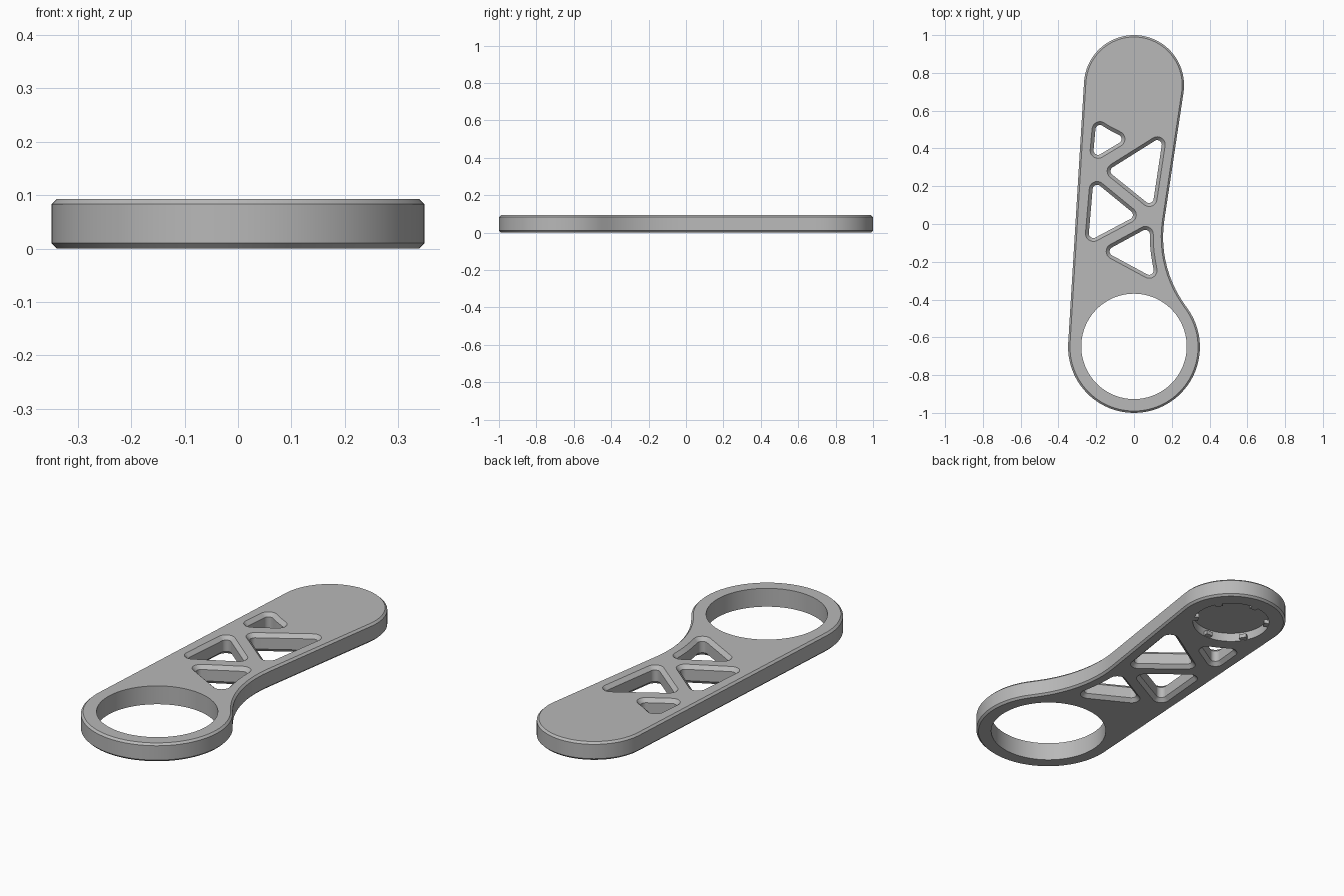
import bpy, bmesh, math
from mathutils import Vector

THICK = 0.093
EDGE = 0.01      # chamfer on the outer rim
BEVEL = 0.018    # chamfer on the lightening holes
RING = (0, -0.651)
END = (0, 0.735)
WAIST = (0.765, -0.07)

cube = bpy.data.objects.get("Cube")
if cube:
    bpy.data.objects.remove(cube, do_unlink=True)

grey = bpy.data.materials.new("satin_grey")
grey.use_nodes = True
grey.diffuse_color = (0.48, 0.48, 0.48, 1)
grey.node_tree.nodes["Principled BSDF"].inputs["Base Color"].default_value = grey.diffuse_color


def belt(circles, grow):
    """Outline running around circles (x, y, r); a negative r curves inward."""
    discs = [(Vector((x, y)), r + grow) for x, y, r in circles]
    count = len(discs)
    normals = []
    for i in range(count):
        (a, ra), (b, rb) = discs[i], discs[(i + 1) % count]
        d = b - a
        ratio = max(-1, min(1, (ra - rb) / d.length))
        normals.append(math.atan2(d.y, d.x) - math.acos(ratio))
    points = []
    for i, (c, r) in enumerate(discs):
        start, end = normals[i - 1], normals[i]
        turn = (end - start) % math.tau if r > 0 else -((start - end) % math.tau)
        steps = max(4, round(abs(turn) / math.radians(4)))
        for k in range(steps + 1):
            t = start + turn * k / steps
            points.append(c + r * Vector((math.cos(t), math.sin(t))))
    return points


def loft(name, circles, levels):
    """Solid through the outline at each (height, growth) level."""
    bm = bmesh.new()
    rings = [[bm.verts.new((p.x, p.y, z)) for p in belt(circles, g)] for z, g in levels]
    n = len(rings[0])
    for low, high in zip(rings, rings[1:]):
        for i in range(n):
            j = (i + 1) % n
            bm.faces.new((low[i], low[j], high[j], high[i]))
    bm.faces.new(rings[0][::-1])
    bm.faces.new(rings[-1])
    bmesh.ops.remove_doubles(bm, verts=bm.verts, dist=0.0001)
    bmesh.ops.recalc_face_normals(bm, faces=bm.faces)
    mesh = bpy.data.meshes.new(name)
    bm.to_mesh(mesh)
    bm.free()
    mesh.materials.append(grey)
    obj = bpy.data.objects.new(name, mesh)
    bpy.context.collection.objects.link(obj)
    return obj


def cylinder(name, centre, radius, bottom, top):
    bpy.ops.mesh.primitive_cylinder_add(vertices=96, radius=radius, depth=top - bottom,
                                        location=(*centre, (bottom + top) / 2))
    obj = bpy.context.object
    obj.name = name
    obj.data.materials.append(grey)
    return obj


def activate(obj):
    bpy.ops.object.select_all(action='DESELECT')
    obj.select_set(True)
    bpy.context.view_layer.objects.active = obj


def cut(target, cutter):
    cutter.hide_render = True
    mod = target.modifiers.new("cut", 'BOOLEAN')
    mod.operation = 'DIFFERENCE'
    mod.solver = 'EXACT'
    mod.object = cutter
    activate(target)
    bpy.ops.object.modifier_apply(modifier=mod.name)
    bpy.data.objects.remove(cutter, do_unlink=True)


# Arm body: ring end, concave waist and rounded mount end
arm = loft("arm_plate", [(*RING, 0.349), (*WAIST, -0.611), (*END, 0.265)],
           [(0, -EDGE), (EDGE, 0), (THICK - EDGE, 0), (THICK, -EDGE)])

# Chamfered lightening holes, two of them following neighbouring curves
R = 0.042
holes = [
    [(-0.19, 0.39, R), (-0.09, 0.45, R), (*END, -0.253), (-0.18, 0.50, R)],
    [(-0.10, 0.28, R), (0.08, 0.135, R), (0.123, 0.42, R)],
    [(-0.195, 0.183, R), (-0.215, -0.05, R), (-0.03, 0.048, R)],
    [(0.08, -0.245, R), (*WAIST, -0.663), (0.06, -0.055, R), (-0.105, -0.145, R)],
]
for circles in holes:
    cut(arm, loft("hole_cutter", circles,
                  [(-0.02, 0.02), (BEVEL, -BEVEL),
                   (THICK - BEVEL, -BEVEL), (THICK + 0.02, 0.02)]))

# Large ring opening and the blind pocket under the mount end
cut(arm, cylinder("ring_cutter", (0, -0.648), 0.279, -0.1, 0.2))
cut(arm, cylinder("pocket_cutter", END, 0.185, -0.1, 0.045))
activate(arm)
bpy.ops.object.shade_smooth_by_angle(angle=math.radians(25))

# Six retaining tabs around the mouth of the pocket
for i in range(6):
    angle = math.radians(30 + 60 * i)
    bpy.ops.mesh.primitive_cube_add(
        size=1, rotation=(0, 0, angle),
        location=(END[0] + 0.176 * math.cos(angle), END[1] + 0.176 * math.sin(angle), 0.012))
    tab = bpy.context.object
    tab.name = f"pocket_tab_{i + 1}"
    tab.scale = (0.03, 0.036, 0.02)
    tab.data.materials.append(grey)
